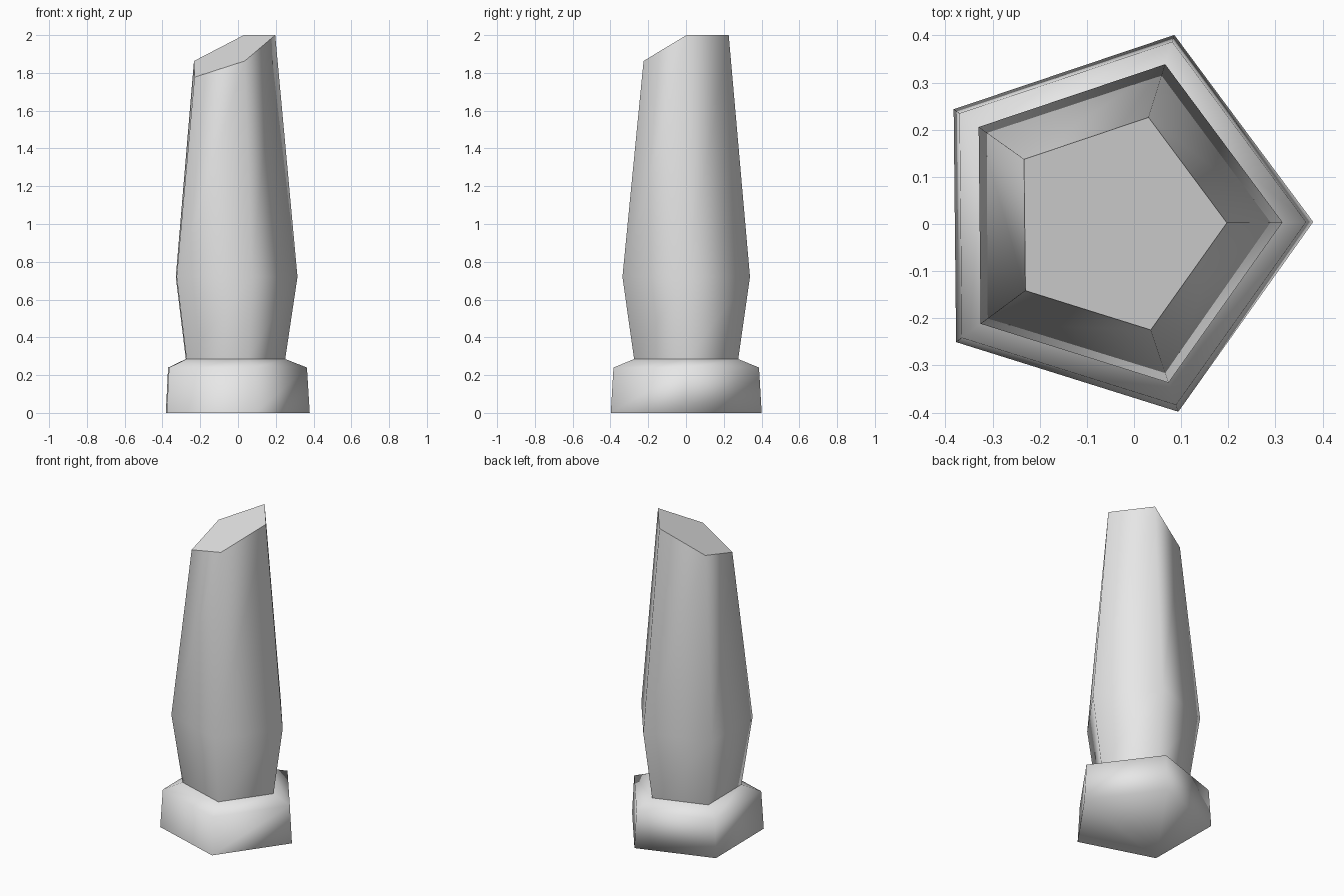
import bpy
import bmesh
import math

SIDES = 5
CENTRE_X = -0.04
TWIST = math.radians(0.6)

cube = bpy.data.objects.get("Cube")
if cube:
    bpy.data.objects.remove(cube, do_unlink=True)

stone = bpy.data.materials.new("pale_grey_stone")
stone.use_nodes = True
colour = (0.8, 0.8, 0.8, 1)
stone.diffuse_color = colour
stone.node_tree.nodes["Principled BSDF"].inputs["Base Color"].default_value = colour


def pentagon_tower(name, profile, top_heights=None, open_bottom=False):
    """Stack pentagon rings (radius, height); top_heights slants the last ring."""
    bm = bmesh.new()
    rings = []
    for level, (radius, height) in enumerate(profile):
        ring = []
        for i in range(SIDES):
            angle = TWIST + math.tau * i / SIDES
            last = level == len(profile) - 1
            z = top_heights[i] if top_heights and last else height
            ring.append(bm.verts.new((CENTRE_X + radius * math.cos(angle),
                                      radius * math.sin(angle), z)))
        rings.append(ring)
    for low, high in zip(rings, rings[1:]):
        for i in range(SIDES):
            j = (i + 1) % SIDES
            bm.faces.new((low[i], low[j], high[j], high[i]))
    caps = [bm.faces.new(rings[-1])]
    if not open_bottom:
        bm.faces.new(rings[0][::-1])
    bmesh.ops.recalc_face_normals(bm, faces=bm.faces)
    for face in bm.faces:
        face.smooth = True
    # Crisp rim round the top, and round the front part of the foot
    for cap in caps:
        for edge in cap.edges:
            edge.smooth = False
    for i in (2, 3, 4):
        edge = bm.edges.get((rings[0][i], rings[0][(i + 1) % SIDES]))
        edge.smooth = False
    mesh = bpy.data.meshes.new(name)
    bm.to_mesh(mesh)
    bm.free()
    mesh.materials.append(stone)
    obj = bpy.data.objects.new(name, mesh)
    bpy.context.collection.objects.link(obj)
    return obj


# Wide foot with a sloping shoulder
pentagon_tower("base", [(0.42, 0), (0.405, 0.24), (0.29, 0.285)])

# Tapering shaft with an obliquely cut top
pentagon_tower("shaft", [(0.29, 0.285), (0.355, 0.72), (0.237, 2)],
               top_heights=[2, 2, 1.863, 1.777, 1.863], open_bottom=True)
